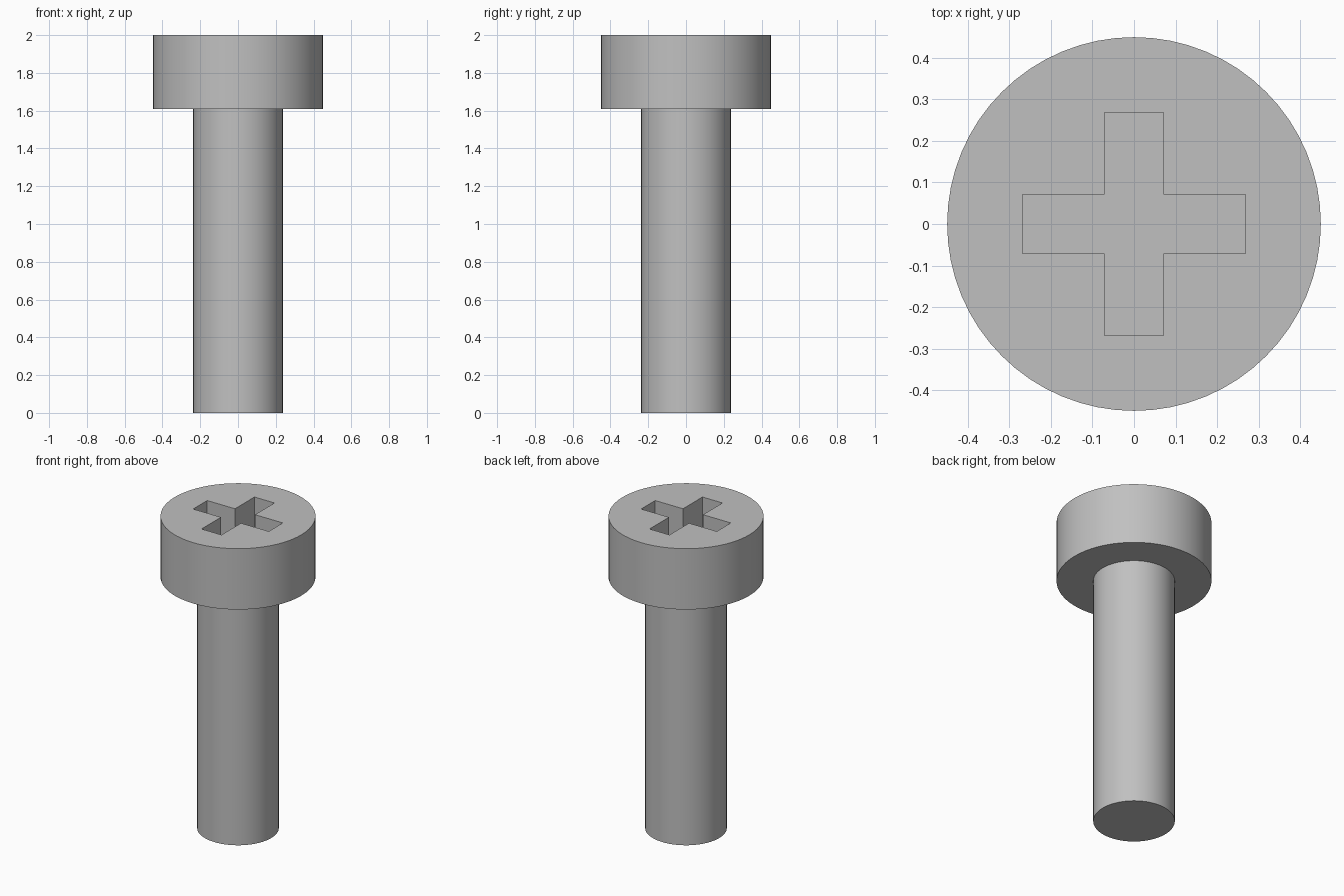
import bpy
import bmesh
import math

HEIGHT = 2.0
HEAD_BASE = 1.61
HEAD_RADIUS = 0.45
SHAFT_RADIUS = 0.237
ARM_LENGTH = 0.268
ARM_HALF_WIDTH = 0.071
RECESS_DEPTH = 0.2
SIDES = 64

cube = bpy.data.objects.get("Cube")
if cube:
    bpy.data.objects.remove(cube, do_unlink=True)

# Single metal colour
steel = bpy.data.materials.new("grey_steel")
steel.use_nodes = True
colour = (0.53, 0.53, 0.53, 1)
steel.diffuse_color = colour
steel.node_tree.nodes["Principled BSDF"].inputs["Base Color"].default_value = colour


def prism(name, outline, bottom, top, cap_top=True):
    """Extrude a flat outline straight up into an object."""
    bm = bmesh.new()
    low = [bm.verts.new((x, y, bottom)) for x, y in outline]
    high = [bm.verts.new((x, y, top)) for x, y in outline]
    for i in range(len(outline)):
        j = (i + 1) % len(outline)
        bm.faces.new((low[i], low[j], high[j], high[i]))
    bm.faces.new(low[::-1])
    if cap_top:
        bm.faces.new(high)
    mesh = bpy.data.meshes.new(name)
    bm.to_mesh(mesh)
    bm.free()
    mesh.materials.append(steel)
    obj = bpy.data.objects.new(name, mesh)
    bpy.context.collection.objects.link(obj)
    return obj


def circle(radius):
    turns = [2 * math.pi * i / SIDES for i in range(SIDES)]
    return [(radius * math.cos(a), radius * math.sin(a)) for a in turns]


def cross(length, half):
    """One arm's corners, repeated by quarter turns."""
    points = []
    arm = [(length, -half), (length, half), (half, half)]
    for _ in range(4):
        points += arm
        arm = [(-y, x) for x, y in arm]
    return points


def activate(obj):
    bpy.ops.object.select_all(action="DESELECT")
    obj.select_set(True)
    bpy.context.view_layer.objects.active = obj


# Shaft and head
shaft = prism("shaft", circle(SHAFT_RADIUS), 0, HEAD_BASE, cap_top=False)
head = prism("head", circle(HEAD_RADIUS), HEAD_BASE, HEIGHT)

# Cross-shaped drive recess cut into the head
cutter = prism("recess_cutter", cross(ARM_LENGTH, ARM_HALF_WIDTH),
               HEIGHT - RECESS_DEPTH, HEIGHT + 0.1)
cutter.hide_render = True
activate(head)
cut = head.modifiers.new("drive_recess", "BOOLEAN")
cut.operation = "DIFFERENCE"
cut.solver = "EXACT"
cut.object = cutter
bpy.ops.object.modifier_apply(modifier=cut.name)
bpy.data.objects.remove(cutter, do_unlink=True)

# Round walls smooth, rims and recess sharp
for part in (shaft, head):
    activate(part)
    bpy.ops.object.shade_smooth_by_angle(angle=math.radians(30))
